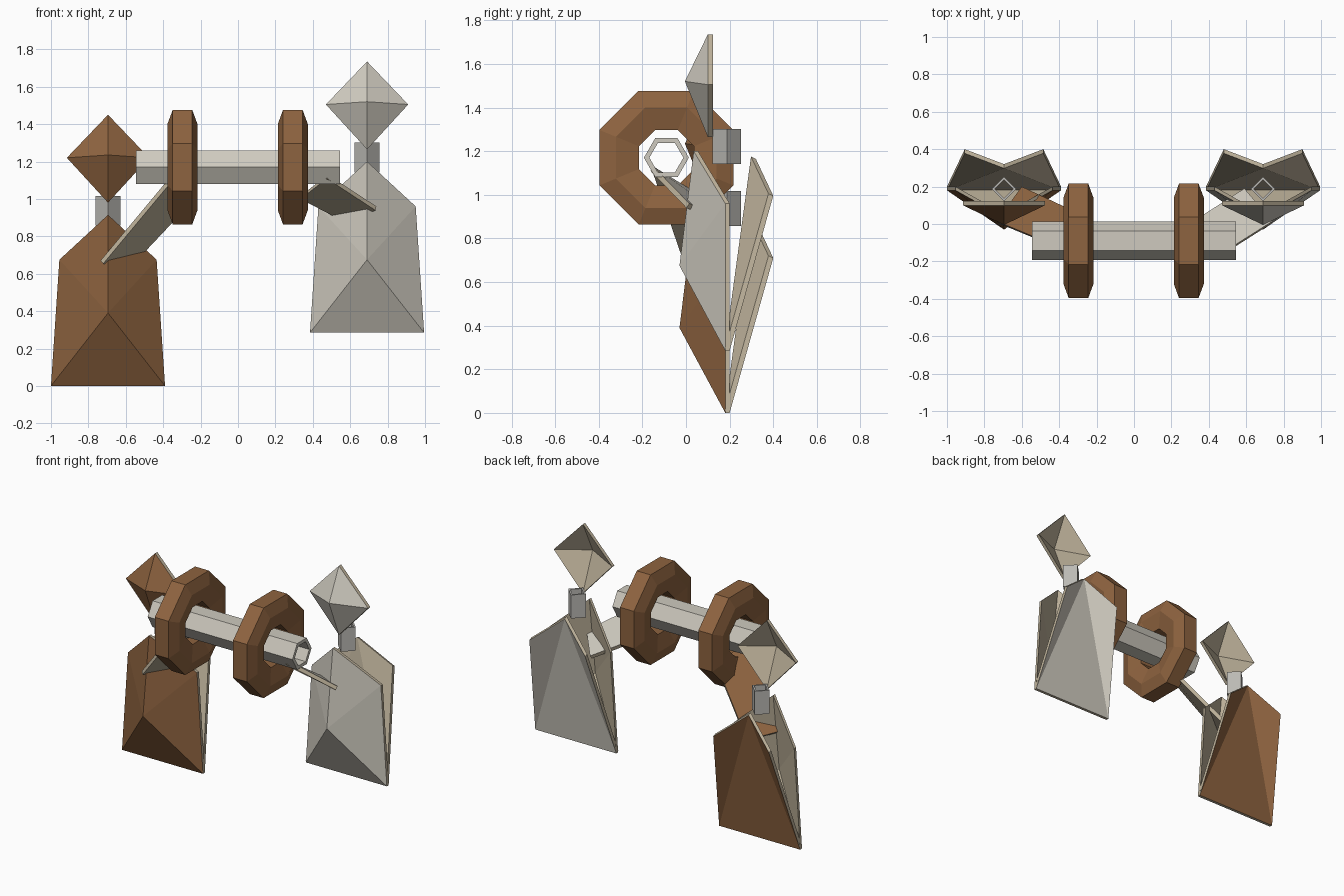
import bpy, bmesh, math
from mathutils import Vector

if "Cube" in bpy.data.objects:
    bpy.data.objects.remove(bpy.data.objects["Cube"])


def material(name, rgb):
    m = bpy.data.materials.new(name)
    m.diffuse_color = (*rgb, 1)
    m.use_nodes = True
    m.node_tree.nodes["Principled BSDF"].inputs["Base Color"].default_value = m.diffuse_color
    return m


BROWN = material("brown", (0.27, 0.125, 0.05))
PALE = material("pale", (0.62, 0.59, 0.52))
TAN = material("tan", (0.52, 0.45, 0.33))
GREY = material("grey", (0.5, 0.49, 0.46))


def make(name, verts, faces, mats, tags=None):
    me = bpy.data.meshes.new(name)
    me.from_pydata([tuple(v) for v in verts], [], faces)
    for m in mats:
        me.materials.append(m)
    if tags:
        for p, t in zip(me.polygons, tags):
            p.material_index = t
    bm = bmesh.new()
    bm.from_mesh(me)
    bmesh.ops.recalc_face_normals(bm, faces=bm.faces)
    bm.to_mesh(me)
    bm.free()
    ob = bpy.data.objects.new(name, me)
    bpy.context.collection.objects.link(ob)
    return ob


# Thin folded plate: first `rim` points are the outline, outer skin painted
def shell(name, pts, faces, rim, offset, mat):
    n = len(pts)
    verts = [Vector(p) for p in pts]
    verts += [v + Vector(offset) for v in verts]
    fs = list(faces) + [tuple(i + n for i in reversed(f)) for f in faces]
    fs += [(i, (i + 1) % rim, (i + 1) % rim + n, i + n) for i in range(rim)]
    tags = [0] * len(faces) + [1] * (len(fs) - len(faces))
    return make(name, verts, fs, [mat, TAN], tags)


# Closed (radius, height) section swept around an axis
def revolve(name, section, sides, centre, axis, phase, mat):
    verts, faces, k = [], [], len(section)
    for i in range(sides):
        a = 2 * math.pi * i / sides + phase
        for r, h in section:
            u, v = r * math.cos(a), r * math.sin(a)
            p = (h, u, v) if axis == "x" else (u, v, h)
            verts.append(Vector(centre) + Vector(p))
    for i in range(sides):
        j = (i + 1) % sides
        for s in range(k):
            t = (s + 1) % k
            faces.append((i * k + s, i * k + t, j * k + t, j * k + s))
    return make(name, verts, faces, [mat])


# Hexagonal hollow bar
C = (0, -0.09, 1.17)
revolve("cross_bar", [(0.103, -0.545), (0.103, 0.545), (0.078, 0.545), (0.078, -0.545)],
        6, C, "x", 0, PALE)

# Octagonal rings around the bar
ring = [(0.332, -0.052), (0.332, 0.052), (0.25, 0.08), (0.137, 0.055), (0.137, -0.055), (0.25, -0.08)]
for side, x in (("left", -0.297), ("right", 0.293)):
    revolve("ring_" + side, ring, 8, (x, C[1], C[2]), "x", math.pi / 8, BROWN)

for side, x, z, mat in (("left", -0.695, 0.0, BROWN), ("right", 0.69, 0.285, PALE)):
    # Front panel folded around a raised point
    pts = [(x - 0.305, 0.18, z), (x + 0.305, 0.18, z), (x + 0.26, 0.18, z + 0.675),
           (x, 0.035, z + 0.915), (x - 0.26, 0.18, z + 0.675), (x, -0.03, z + 0.39)]
    shell("front_panel_" + side, pts, [(i, (i + 1) % 5, 5) for i in range(5)], 5, (0, 0.02, 0), mat)

    # Back panel with two wings
    pts = [(x - 0.305, 0.2, z), (x + 0.305, 0.2, z), (x + 0.21, 0.4, z + 0.71),
           (x, 0.32, z + 0.88), (x - 0.21, 0.4, z + 0.71)]
    shell("back_panel_" + side, pts, [(0, 1, 3), (1, 2, 3), (0, 3, 4)], 5, (0, -0.022, 0.01), mat)

    # Diamond cap, hollow at the back
    pts = [(x, 0.1, z + 1.45), (x + 0.22, 0.1, z + 1.22), (x, 0.1, z + 0.98),
           (x - 0.22, 0.1, z + 1.22), (x, -0.005, z + 1.235)]
    shell("diamond_" + side, pts, [(i, (i + 1) % 4, 4) for i in range(4)], 4, (0, 0.024, 0), mat)

    # Square hollow peg
    revolve("peg_" + side, [(0.066, 0.857), (0.066, 1.017), (0.05, 1.017), (0.05, 0.857)],
            4, (x, 0.187, z), "z", 0, GREY)

# Flat struts from the bar to the front panels
struts = (("left", BROWN, [(-0.36, -0.14, 1.12), (-0.735, 0.015, 0.67), (-0.60, 0.20, 0.64), (-0.26, 0.04, 1.0)]),
          ("right", PALE, [(0.48, -0.15, 1.13), (0.74, 0.015, 0.96), (0.59, 0.19, 0.89), (0.34, 0.03, 1.02)]))
for side, mat, p in struts:
    nrm = (Vector(p[1]) - Vector(p[0])).cross(Vector(p[2]) - Vector(p[1])).normalized()
    if nrm.z > 0:
        nrm = -nrm
    shell("strut_" + side, p, [(0, 1, 2, 3)], 4, nrm * 0.025, mat)
